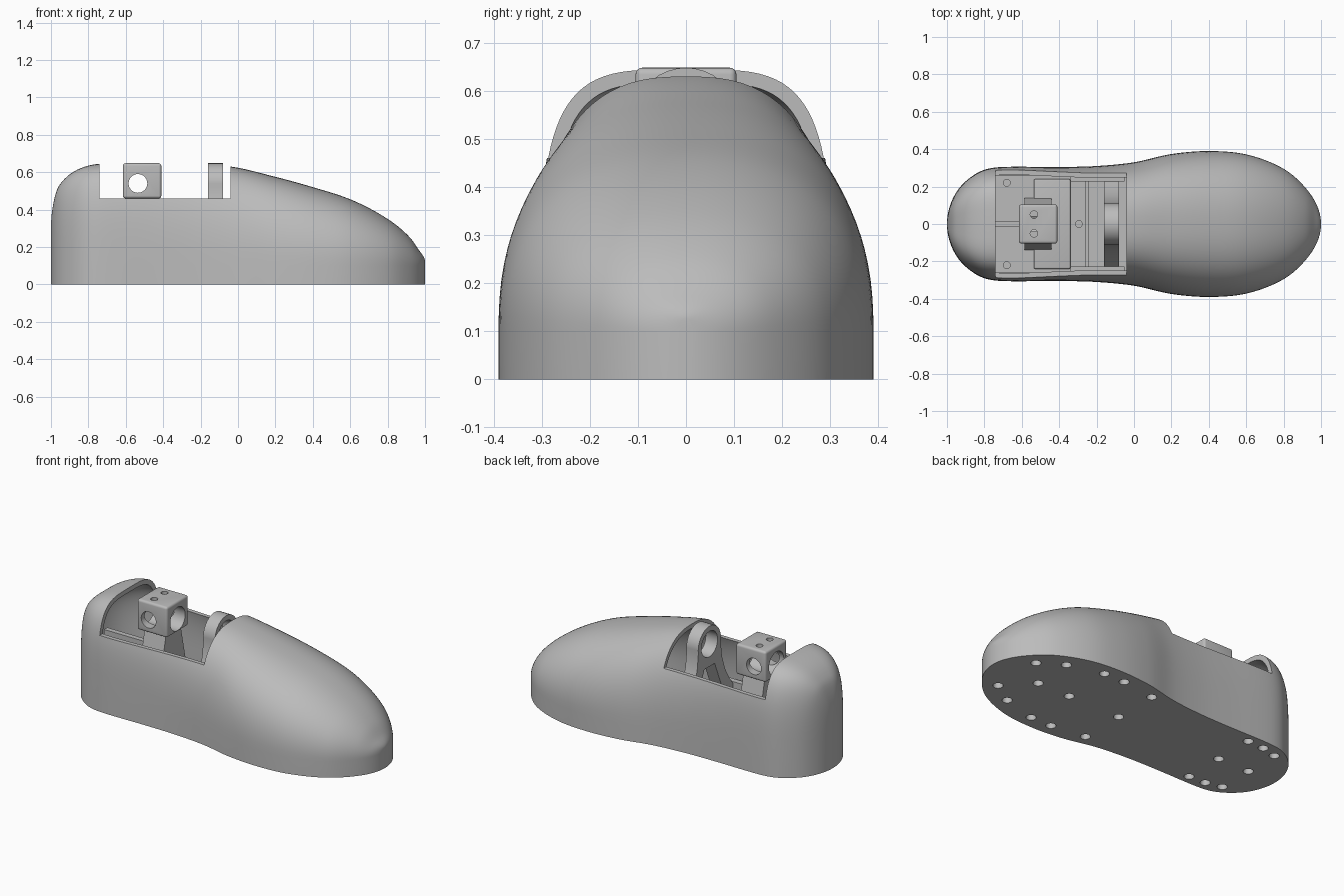
import bpy, bmesh
from math import acos, cos, sin, pi, radians
from mathutils import Matrix, Vector

old = bpy.data.objects.get("Cube")
if old:
    bpy.data.objects.remove(old)

grey = bpy.data.materials.new("plain grey")
grey.use_nodes = True
grey.diffuse_color = (0.5, 0.5, 0.5, 1)
grey.node_tree.nodes["Principled BSDF"].inputs["Base Color"].default_value = (0.5, 0.5, 0.5, 1)


# Helpers
def make(name, bm):
    bmesh.ops.recalc_face_normals(bm, faces=bm.faces)
    mesh = bpy.data.meshes.new(name)
    bm.to_mesh(mesh)
    bm.free()
    ob = bpy.data.objects.new(name, mesh)
    bpy.context.collection.objects.link(ob)
    return ob


def box(name, x, y, z, bevel=0):
    bm = bmesh.new()
    size = Vector((x[1] - x[0], y[1] - y[0], z[1] - z[0]))
    mid = Vector((sum(x), sum(y), sum(z))) / 2
    bmesh.ops.create_cube(bm, size=1, matrix=Matrix.Translation(mid) @ Matrix.Diagonal(size).to_4x4())
    if bevel:
        bmesh.ops.bevel(bm, geom=bm.edges[:], offset=bevel, segments=4, profile=0.5, affect='EDGES')
    return make(name, bm)


def rods(name, centres, r1, r2, depth, axis='Z', segments=32):
    turn = {'X': Matrix.Rotation(pi / 2, 4, 'Y'), 'Y': Matrix.Rotation(pi / 2, 4, 'X'), 'Z': Matrix()}[axis]
    bm = bmesh.new()
    for c in centres:
        bmesh.ops.create_cone(bm, cap_ends=True, segments=segments, radius1=r1, radius2=r2,
                              depth=depth, matrix=Matrix.Translation(c) @ turn)
    return make(name, bm)


def extrude_x(name, profile, x0, x1):
    bm = bmesh.new()
    face = bm.faces.new([bm.verts.new((x0, y, z)) for y, z in profile])
    new = bmesh.ops.extrude_face_region(bm, geom=[face])["geom"]
    bmesh.ops.translate(bm, vec=(x1 - x0, 0, 0), verts=[v for v in new if isinstance(v, bmesh.types.BMVert)])
    return make(name, bm)


def cut(ob, cutter):
    mod = ob.modifiers.new("cut", 'BOOLEAN')
    mod.operation, mod.solver, mod.object = 'DIFFERENCE', 'EXACT', cutter
    bpy.context.view_layer.update()
    graph = bpy.context.evaluated_depsgraph_get()
    mesh = bpy.data.meshes.new_from_object(ob.evaluated_get(graph))
    ob.modifiers.clear()
    ob.data = mesh
    bpy.data.objects.remove(cutter)


def curve(knots):
    """Smooth interpolation over the length, eased at both round ends."""
    ts = [acos(-x) for x, _ in knots]
    vs = [v for _, v in knots]
    last = len(ts) - 1
    slopes = []
    for i in range(last + 1):
        a, b = max(i - 1, 0), min(i + 1, last)
        slopes.append((vs[b] - vs[a]) / (ts[b] - ts[a]))

    def at(t):
        i = max(k for k in range(last) if ts[k] <= t or k == 0)
        d = ts[i + 1] - ts[i]
        u = (t - ts[i]) / d
        return (vs[i] * (1 + 2 * u) * (1 - u) ** 2 + slopes[i] * d * u * (1 - u) ** 2
                + vs[i + 1] * u * u * (3 - 2 * u) + slopes[i + 1] * d * u * u * (u - 1))
    return at


# Foot outline: half width, height and squareness along the length
width = curve([(-1, 0), (-.95, .17), (-.88, .245), (-.8, .29), (-.7, .305), (-.4, .305), (-.2, .31),
               (0, .33), (.2, .374), (.4, .39), (.6, .372), (.8, .295), (.92, .19), (1, 0)])
height = curve([(-1, .3), (-.97, .5), (-.94, .55), (-.88, .602), (-.8, .635), (-.72, .646), (-.4, .655),
                (-.04, .63), (.2, .575), (.4, .52), (.6, .455), (.8, .35), (.92, .25), (.97, .18), (1, .12)])
square = curve([(-1, 4), (-.74, 4), (-.3, 3), (0, 2.6), (.4, 2.4), (1, 2.2)])


def foot_loft(name, wall, base, shoulder, t0, stretch, rings=96, arc=48):
    bm = bmesh.new()
    loops = []
    for i in range(rings + 1):
        t = t0 + (pi - 2 * t0) * i / rings
        x = -cos(t) * stretch
        w, h, p = max(width(t) - wall, .004), height(t) - wall, 2 / square(t)
        pts = [(w, base)]
        for k in range(arc + 1):
            a = pi * k / arc
            c, s = cos(a), max(sin(a), 0)
            pts.append((w * (abs(c) ** p) * (1 if c > 0 else -1),
                        shoulder + max(h - shoulder, .01) * s ** p))
        pts.append((-w, base))
        loops.append([bm.verts.new((x, y, z)) for y, z in pts])
    for a, b in zip(loops, loops[1:]):
        for k in range(len(a)):
            n = (k + 1) % len(a)
            bm.faces.new((a[k], a[n], b[n], b[k]))
    bm.faces.new(loops[0])
    bm.faces.new(loops[-1])
    return make(name, bm)


# Hollow foot shell with an ankle opening
shell = foot_loft("foot_shell", 0, 0, .1, .03, 1)
cut(shell, foot_loft("cavity", .027, .11, .14, .17, .985))
cut(shell, box("opening", (-.74, -.04), (-1, 1), (.46, 1)))

# Screw recesses in the sole
side = [(.83, .16), (.69, .25), (.47, .31), (.33, .31), (.11, .28), (-.6, .25), (-.71, .245), (-.81, .22)]
spots = [(x, s * y, .015) for x, y in side for s in (-1, 1)]
spots += [(x, 0, .015) for x in (.68, .46, .11, -.6, -.81)]
cut(shell, rods("sole_recesses", spots, .03, .024, .06, segments=20))

# Ankle block with crossing bores and two top screw holes
block = box("ankle_block", (-.615, -.41), (-.105, .105), (.46, .648), .014)
cut(block, rods("cross_bore", [(-.535, 0, .54)], .05, .05, 1, 'Y', 48))
cut(block, rods("long_bore", [(-.51, 0, .54)], .072, .072, 1, 'X', 48))
cut(block, rods("top_holes", [(-.535, s * .05, .65) for s in (-1, 1)], .02, .02, .1))

# Flared post beneath the block
post = extrude_x("block_post", [(-.14, .15), (.14, .15), (.07, .465), (-.07, .465)], -.585, -.44)

# Ring support with spread legs
half = [(.235, .11), (.235, .2), (.19, .26), (.15, .33), (.12, .42)]
half += [(.11 * cos(a), .538 + .11 * sin(a)) for a in (radians(d) for d in range(-10, 90, 10))]
profile = half + [(0, .648)] + [(-y, z) for y, z in reversed(half)]
support = extrude_x("ring_support", profile, -.16, -.08)
cut(support, rods("ring_bore", [(-.12, 0, .538)], .078, .078, 1, 'X', 48))
cut(support, extrude_x("leg_gap", [(-.15, .16), (.15, .16), (.05, .4), (-.05, .4)], -.3, 0))

# Floor decks, rib and rails inside the opening
deck = box("rear_deck", (-.78, -.26), (-.26, .26), (.1, .15))
cut(deck, rods("deck_holes", [(x, y, .15) for x, y in
                              ((-.295, 0), (-.68, .22), (-.68, -.22), (-.43, .22), (-.43, -.22))],
               .018, .018, .06))
box("raised_deck", (-.535, -.34), (-.24, .24), (.14, .17), .008)
box("heel_rib", (-.9, -.6), (-.016, .016), (.14, .35))
box("cross_bar", (-.262, -.244), (-.24, .24), (.1, .2))
for sign, label in ((1, "back"), (-1, "front")):
    box(label + "_rail", (-.34, -.05), sorted((sign * .228, sign * .262)), (.1, .22))

# Colour and shading
for ob in bpy.context.collection.objects:
    if ob.type != 'MESH':
        continue
    ob.data.materials.clear()
    ob.data.materials.append(grey)
    bpy.ops.object.select_all(action='DESELECT')
    ob.select_set(True)
    bpy.context.view_layer.objects.active = ob
    bpy.ops.object.shade_smooth_by_angle(angle=radians(35))
